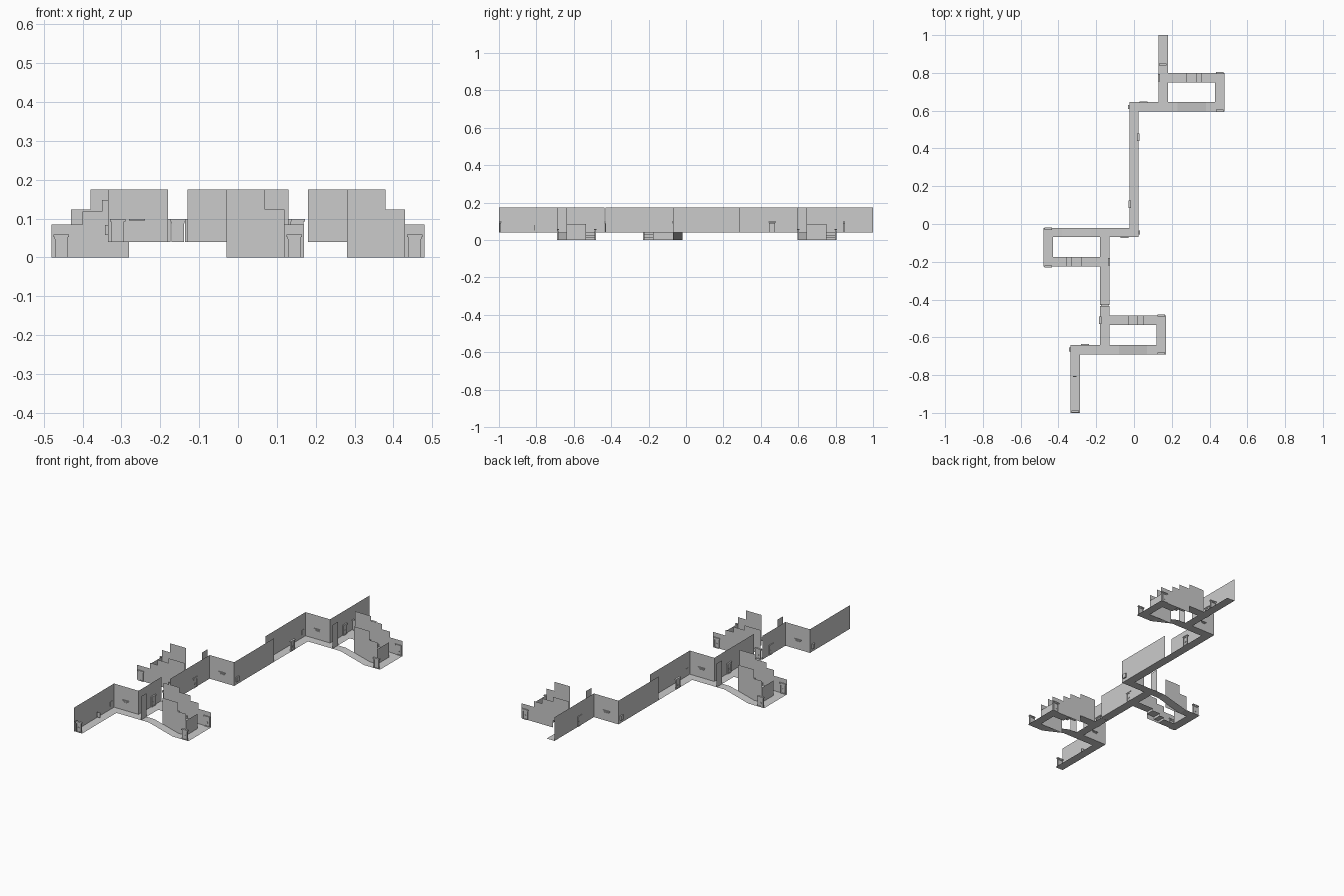
import bpy, bmesh, math
from mathutils import Matrix, Vector

if "Cube" in bpy.data.objects:
    bpy.data.objects.remove(bpy.data.objects["Cube"])

H = 0.025            # half corridor width
UP, TOP = 0.04, 0.175  # upper floor level, wall top


def finish(name, bm, mat):
    bmesh.ops.transform(bm, matrix=mat, verts=bm.verts)
    me = bpy.data.meshes.new(name)
    bm.to_mesh(me)
    bm.free()
    ob = bpy.data.objects.new(name, me)
    bpy.context.collection.objects.link(ob)
    return ob


def sweep(name, mat, pts, vec):
    """Thin sheet: polyline pulled along a vector."""
    bm = bmesh.new()
    a = [bm.verts.new(p) for p in pts]
    b = [bm.verts.new(Vector(p) + Vector(vec)) for p in pts]
    for i in range(len(pts) - 1):
        bm.faces.new((a[i], a[i + 1], b[i + 1], b[i]))
    return finish(name, bm, mat)


def wall(name, mat, p, q, z0, z1):
    return sweep(name, mat, [(*p, z0), (*q, z0)], (0, 0, z1 - z0))


def box(bm, c, s):
    bmesh.ops.create_cube(bm, size=1, matrix=Matrix.Translation(c) @ Matrix.Diagonal((*s, 1)))


def door(name, mat, x, y, z, turn=0):
    """Small gate: panel, two posts, stepped cap, base and round boss."""
    bm = bmesh.new()
    box(bm, (0, 0, 0.024), (0.026, 0.004, 0.048))
    for sx in (-1, 1):
        box(bm, (sx * 0.014, 0, 0.024), (0.005, 0.008, 0.048))
    box(bm, (0, 0, 0.050), (0.034, 0.009, 0.005))
    box(bm, (0, 0, 0.056), (0.040, 0.012, 0.006))
    box(bm, (0, 0, 0.002), (0.030, 0.009, 0.004))
    bmesh.ops.create_cone(bm, cap_ends=True, segments=10, radius1=0.006, radius2=0.006, depth=0.007,
                          matrix=Matrix.Translation((0, 0, 0.022)) @ Matrix.Rotation(math.pi / 2, 4, 'X'))
    finish(name, bm, mat @ Matrix.Translation((x, y, z)) @ Matrix.Rotation(turn, 4, 'Z'))


def boxes(name, mat, parts):
    bm = bmesh.new()
    for c, s in parts:
        box(bm, c, s)
    finish(name, bm, mat)


def section(n, mat, e):
    """One corridor section; origin at the main junction, e = exit length."""
    s = f"_{n}"
    # floors
    sweep("entry_floor" + s, mat, [(-.18, -.335, UP), (-.18, -H, UP)], (.05, 0, 0))
    sweep("ramp_floor" + s, mat, [(-.18, -H, UP), (.075, -H, UP), (.225, -H, 0), (.325, -H, 0)], (0, .05, 0))
    sweep("lower_floor" + s, mat, [(.275, H, 0), (.275, .18, 0)], (.05, 0, 0))
    sweep("stair_floor" + s, mat, [(.025, .13, UP), (.125, .13, UP), (.125, .13, .027), (.175, .13, .027),
                                   (.175, .13, .013), (.205, .13, .013), (.205, .13, 0), (.275, .13, 0)],
          (0, .05, 0))
    sweep("exit_floor" + s, mat, [(-H, H, UP), (-H, e, UP)], (.05, 0, 0))
    # upper corridor walls
    sweep("corridor_wall" + s, mat, [(-.18, -.335, UP), (-.18, H, UP), (-H, H, UP), (-H, e, UP)],
          (0, 0, TOP - UP))
    wall("ramp_end_panel" + s, mat, (H, -H), (H, H), UP, TOP)
    # stepped walls round the loop
    wall("ramp_wall_high" + s, mat, (.125, H), (.225, H), 0, TOP)
    wall("ramp_wall_low" + s, mat, (.225, H), (.275, H), 0, .123)
    wall("lower_wall" + s, mat, (.275, H), (.275, .13), 0, .085)
    for i, (x0, x1, z0, z1) in enumerate(((.025, .125, UP, TOP), (.125, .195, 0, .148),
                                          (.195, .245, 0, .118), (.245, .325, 0, .085))):
        wall(f"stair_wall_{i}" + s, mat, (x0, .18), (x1, .18), z0, z1)
    # gates
    door("lower_back_gate" + s, mat, .30, .18, 0)
    door("lower_front_gate" + s, mat, .30, -.02, 0)
    door("stair_gate" + s, mat, -.023, .155, UP, math.pi / 2)
    # hanging shelf on the cross wall and small box at the corner
    boxes("wall_shelf" + s, mat, [((-.105, H, .097), (.042, .008, .004)),
                                  ((-.105, H, .091), (.034, .006, .003)),
                                  ((-.105, H, .086), (.028, .004, .002))])
    boxes("corner_box" + s, mat, [((-.183, 0, .071), (.010, .022, .026))])


places = [
    (Matrix.Translation((-.155, -.665, 0)), .23),
    (Matrix.Translation((-.155, -.045, 0)) @ Matrix.Rotation(math.pi, 4, 'Z'), .385),
    (Matrix.Translation((.155, .62, 0)), .38),
]
for n, (m, e) in enumerate(places, 1):
    section(n, m, e)

# gates found in single sections only
I = Matrix.Identity(4)
door("start_gate", I, -.31, -.993, UP)
door("middle_gate", I, -.155, -.43, UP)
door("end_gate", I, .152, .845, UP)
door("side_gate_right", I, .022, .46, UP, math.pi / 2)
door("side_gate_left", I, -.022, .105, UP, math.pi / 2)
boxes("entry_marker", I, [((-.314, -.808, .066), (.018, .004, .028))])
